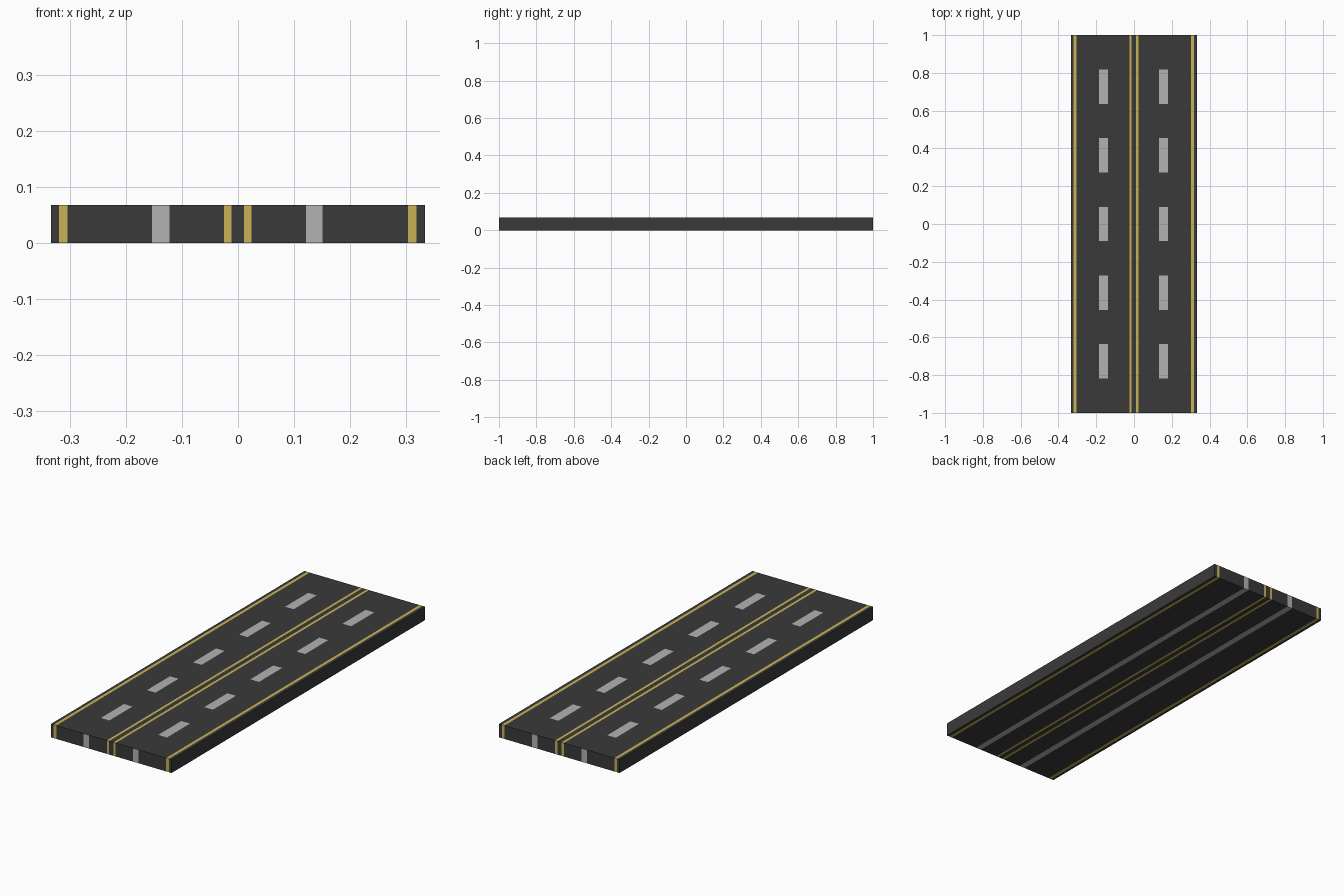
import bpy, bmesh

if "Cube" in bpy.data.objects:
    bpy.data.objects.remove(bpy.data.objects["Cube"])

HALF_W, HALF_L, H = 1 / 3, 1.0, 0.067
DASH = 2 / 11  # eleven equal steps: gap, dash, gap ...

# x ranges of the painted markings
YELLOW = [(-0.319, -0.304), (-0.025, -0.012), (0.011, 0.024), (0.303, 0.318)]
UNDER_WHITE = [(-0.153, -0.122), (0.121, 0.151)]   # ends and underside
TOP_WHITE = [(-0.185, -0.138), (0.132, 0.180)]     # dashes on top


def material(name, rgb):
    m = bpy.data.materials.new(name)
    m.diffuse_color = (*rgb, 1)
    m.use_nodes = True
    m.node_tree.nodes["Principled BSDF"].inputs["Base Color"].default_value = m.diffuse_color
    return m


def inside(x, ranges):
    return any(a < x < b for a, b in ranges)


# Road slab
bm = bmesh.new()
bmesh.ops.create_cube(bm, size=1)
bmesh.ops.scale(bm, vec=(2 * HALF_W, 2 * HALF_L, H), verts=bm.verts)
bmesh.ops.translate(bm, vec=(0, 0, H / 2), verts=bm.verts)


def cut(co, no):
    bmesh.ops.bisect_plane(bm, geom=bm.verts[:] + bm.edges[:] + bm.faces[:],
                           plane_co=co, plane_no=no, dist=1e-5)


# Edges of the markings cut into the slab
for r in YELLOW + UNDER_WHITE + TOP_WHITE:
    for x in r:
        cut((x, 0, 0), (1, 0, 0))
for i in range(1, 11):
    cut((0, -HALF_L + i * DASH, 0), (0, 1, 0))

# Paint: 0 asphalt, 1 yellow lines, 2 white dashes and stripes
bm.normal_update()
for f in bm.faces:
    c = f.calc_center_median()
    if abs(f.normal.x) > 0.5:
        continue
    if inside(c.x, YELLOW):
        f.material_index = 1
    elif f.normal.z > 0.5:
        if inside(c.x, TOP_WHITE) and int((c.y + HALF_L) / DASH) % 2 == 1:
            f.material_index = 2
    elif inside(c.x, UNDER_WHITE):
        f.material_index = 2

mesh = bpy.data.meshes.new("road_segment")
bm.to_mesh(mesh)
bm.free()
for m in (material("asphalt", (0.042, 0.042, 0.042)),
          material("yellow_paint", (0.58, 0.45, 0.09)),
          material("white_paint", (0.45, 0.45, 0.45))):
    mesh.materials.append(m)
road = bpy.data.objects.new("road_segment", mesh)
bpy.context.collection.objects.link(road)
